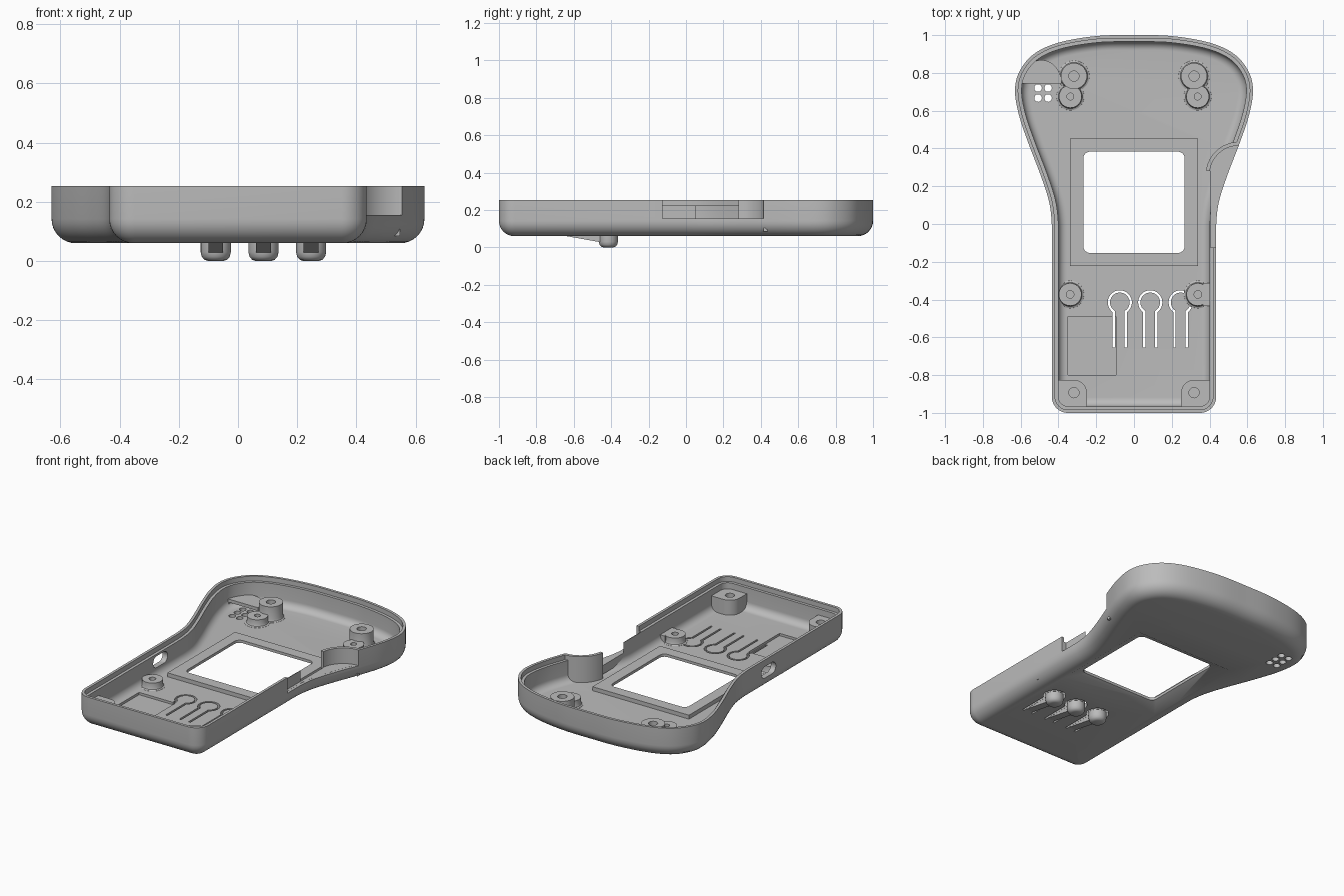
import bpy, bmesh
from math import sin, cos, pi, radians, sqrt
from mathutils import Vector

if "Cube" in bpy.data.objects:
    bpy.data.objects.remove(bpy.data.objects["Cube"], do_unlink=True)

grey = bpy.data.materials.new("light_grey_plastic")
grey.use_nodes = True
COLOUR = (0.5, 0.5, 0.5, 1)
grey.diffuse_color = COLOUR
grey.node_tree.nodes["Principled BSDF"].inputs["Base Color"].default_value = COLOUR

BASE, FLOOR, RIM, WALL, SHELF = 0.06, 0.09, 0.254, 0.035, 0.155


# ---- helpers ----
def loft(name, rings):
    """Capped skin through rings of 3D points."""
    bm = bmesh.new()
    loops = [[bm.verts.new(p) for p in ring] for ring in rings]
    n = len(loops[0])
    for a, b in zip(loops, loops[1:]):
        for i in range(n):
            j = (i + 1) % n
            bm.faces.new((a[i], a[j], b[j], b[i]))
    bm.faces.new(loops[0][::-1])
    bm.faces.new(loops[-1])
    bmesh.ops.recalc_face_normals(bm, faces=bm.faces)
    mesh = bpy.data.meshes.new(name)
    bm.to_mesh(mesh)
    bm.free()
    mesh.materials.append(grey)
    ob = bpy.data.objects.new(name, mesh)
    bpy.context.collection.objects.link(ob)
    return ob


def prism(name, pts, z0, z1):
    return loft(name, [[(p[0], p[1], z) for p in pts] for z in (z0, z1)])


def arc(cx, cy, r, a0, a1, n=16):
    return [(cx + r * cos(radians(a0 + (a1 - a0) * i / n)),
             cy + r * sin(radians(a0 + (a1 - a0) * i / n))) for i in range(n + 1)]


def circle(cx, cy, r, n=32):
    return arc(cx, cy, r, 0, 360 - 360 / n, n - 1)


def lathe(name, cx, cy, profile):
    return loft(name, [[(x, y, z) for x, y in circle(cx, cy, r)] for r, z in profile])


def rect(x0, x1, y0, y1):
    return [(x0, y0), (x1, y0), (x1, y1), (x0, y1)]


def rounded(cx, cy, w, h, r):
    pts = []
    for k, (sx, sy) in enumerate(((1, 1), (-1, 1), (-1, -1), (1, -1))):
        pts += arc(cx + sx * (w - r), cy + sy * (h - r), r, 90 * k, 90 * k + 90, 8)
    return pts


def boolean(ob, tool, operation="DIFFERENCE"):
    mod = ob.modifiers.new("cut", "BOOLEAN")
    mod.operation, mod.solver, mod.object = operation, "EXACT", tool
    bpy.context.view_layer.objects.active = ob
    bpy.ops.object.modifier_apply(modifier=mod.name)
    bpy.data.objects.remove(tool, do_unlink=True)


def spline(pts, steps=7):
    out = []
    p = [Vector(q) for q in pts]
    p = [Vector((-p[1].x, p[1].y))] + p + [p[-1] - Vector((0, 0.1))]
    for a, b, c, d in zip(p, p[1:], p[2:], p[3:]):
        for i in range(steps):
            t = i / steps
            out.append(0.5 * (2 * b + (c - a) * t + (2 * a - 5 * b + 4 * c - d) * t * t
                              + (3 * b - a - 3 * c + d) * t ** 3))
    return out


# ---- body outline: wide rounded head, narrow straight grip ----
half = spline([(0, 1), (0.2, 0.995), (0.4, 0.96), (0.53, 0.9), (0.605, 0.81), (0.63, 0.71),
               (0.61, 0.58), (0.56, 0.43), (0.495, 0.26), (0.45, 0.12), (0.435, 0)])
half += [Vector((0.435, -0.01))] + [Vector(p) for p in arc(0.35, -0.915, 0.085, 0, -90, 10)]
outline = half + [Vector((-p.x, p.y)) for p in half[:0:-1]]


def inset(d):
    out, n = [], len(outline)
    for i, p in enumerate(outline):
        a = (p - outline[i - 1]).normalized()
        b = (outline[(i + 1) % n] - p).normalized()
        m = Vector((a.y + b.y, -a.x - b.x)).normalized()
        out.append(p + m * d / max(0.5, m.dot(Vector((a.y, -a.x)))))
    return out


def cove(r, z, start, n=8):
    return [(start + r * (1 - cos(t)), z + r * (1 - sin(t)))
            for t in (pi / 2 * i / n for i in range(n + 1))]


steps = cove(0.082, BASE, 0)[::-1]
steps += [(0, RIM), (0.017, RIM), (0.017, RIM - 0.03), (WALL, RIM - 0.03)]
steps += cove(0.045, FLOOR, WALL)
shell = loft("shell", [[(p.x, p.y, z) for p in inset(d)] for d, z in steps])

# ---- screen opening: raised inner slab, sloped outer bezel ----
SY, SO, SI = 0.115, 0.338, 0.268
boolean(shell, prism("slab", rect(-SO, SO, SY - SO, SY + SO), 0.08, 0.115), "UNION")
bezel = [[(x, y, z) for x, y in rect(-s, s, SY - s, SY + s)]
         for s, z in ((SO + 0.002, BASE - 0.001), (SI, 0.098))]
boolean(shell, loft("bezel_cutter", bezel))
boolean(shell, prism("window_cutter", rounded(0, SY, SI, SI, 0.035), 0, 0.2))

# ---- shallow pocket, speaker holes, side port ----
boolean(shell, prism("pocket_cutter", rect(-0.35, -0.095, -0.8, -0.49), 0.075, 0.2))
for x in (-0.508, -0.455):
    for y in (0.667, 0.72, 0.773):
        boolean(shell, prism("hole_cutter", circle(x, y, 0.02, 20), 0, 0.12))
port = rounded(-0.205, 0.175, 0.072, 0.036, 0.035)
boolean(shell, loft("port_cutter", [[(x, y, z) for y, z in port] for x in (-0.5, -0.38)]))

# ---- spring buttons: keyhole slots, wedges and knobs ----
for i, bx in enumerate((-0.075, 0.086, 0.247)):
    by, end = -0.415, -0.655
    outer = arc(bx, by, 0.064, 233, -53, 28)
    inner = arc(bx, by, 0.052, -60, 240, 28)
    slot = [(bx - 0.038, end)] + outer + [(bx + 0.038, end), (bx + 0.026, end)]
    slot += inner + [(bx - 0.026, end)]
    boolean(shell, prism("slot_cutter", slot, 0, 0.2))
    lathe(f"button_knob_{i + 1}", bx, by,
          [(0.051, 0.075), (0.051, 0.03), (0.047, 0.014), (0.038, 0.004), (0.026, 0)])
    side = [(-0.65, 0.062), (-0.42, 0.062), (-0.42, 0.022), (-0.47, 0.03)]
    loft(f"button_wedge_{i + 1}", [[(bx + s, y, z) for y, z in side] for s in (-0.025, 0.025)])

# ---- side notch with shelf and curved end wall ----
NX, NY, NR = 0.555, 0.26, 0.155
notch_arc = arc(NX, NY, NR, 90, 168)
boolean(shell, prism("notch_cutter", [(0.404, -0.125), (0.8, -0.125), (0.8, NY + NR)] + notch_arc,
                     SHELF, 0.4))
edge = [p for p in inset(0.017) if p.x > 0.3 and -0.1 < p.y < 0.41]
prism("notch_shelf", edge + [(0.418, -0.125), (0.404, -0.125)] + notch_arc[:1:-1],
      0.1, SHELF + 0.0005)
prism("notch_wall", arc(NX, NY, NR, 93, 172) + arc(NX, NY, NR + 0.02, 172, 93), 0.085, RIM)


# ---- screw bosses ----
def boss(name, x, y, r, hole, top):
    lathe(name, x, y, [(r + 0.015, FLOOR - 0.005), (r + 0.013, FLOOR + 0.001),
                       (r + 0.004, FLOOR + 0.005), (r, FLOOR + 0.016), (r, top),
                       (hole, top), (hole, FLOOR + 0.005)])


for side, s in (("left", 1), ("right", -1)):
    boss(f"{side}_upper_tall_boss", s * 0.318, 0.783, 0.069, 0.027, 0.185)
    boss(f"{side}_upper_short_boss", s * 0.337, 0.675, 0.06, 0.018, 0.135)
    boss(f"{side}_middle_boss", s * 0.338, -0.373, 0.06, 0.02, 0.135)
    # corner posts merge with the two walls
    post = arc(0.318, -0.893, 0.068, 180, 90, 12)[6:]
    post = arc(-0.318, -0.893, 0.068, 0, 90, 12)
    post += [(-0.405, -0.825), (-0.405, -0.92), (-0.39, -0.955), (-0.355, -0.97), (-0.25, -0.97)]
    ob = prism(f"{side}_corner_post", [(-s * x, y) for x, y in post], 0.085, 0.185)
    boolean(ob, prism("screw_cutter", circle(s * 0.318, -0.893, 0.027), 0.1, 0.3))
prism("middle_boss_web", rect(0.365, 0.405, -0.433, -0.313), 0.085, 0.1345)

# ---- half-round speaker holder ----
def half_round(r, a0, a1):
    return [(x, 0.745 + (y - 0.745) * 1.15) for x, y in arc(-0.49, 0.745, r, a0, a1, 24)]


prism("speaker_cover", half_round(0.107, 0, 180), 0.125, 0.145)
prism("speaker_cover_wall", half_round(0.107, 0, 180) + half_round(0.094, 180, 0), 0.085, 0.126)

# ---- smooth shading with sharp edges kept ----
for ob in bpy.context.scene.objects:
    ob.select_set(ob.type == "MESH")
bpy.context.view_layer.objects.active = shell
bpy.ops.object.shade_smooth_by_angle(angle=radians(32))
